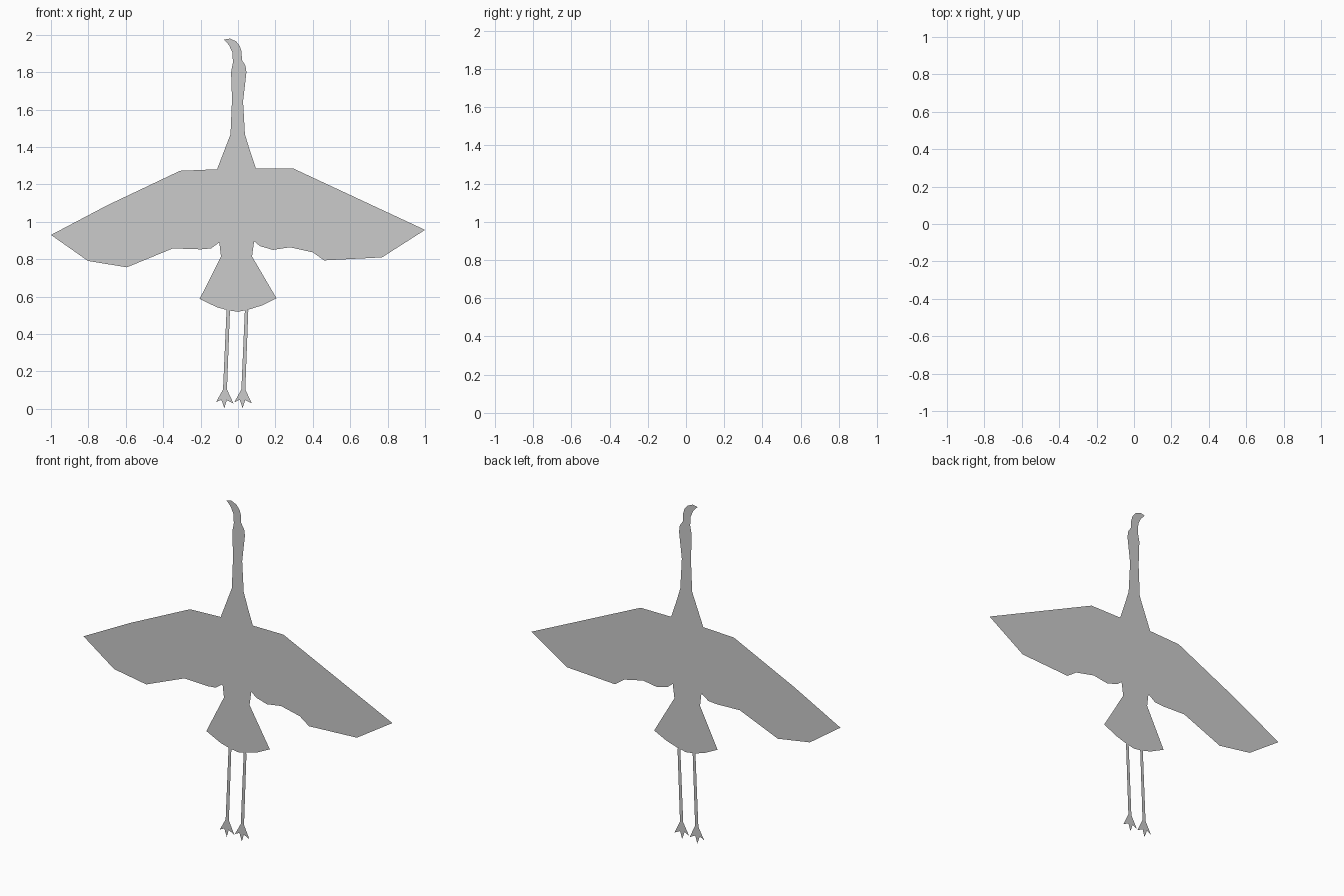
import bpy
import bmesh


def flat_part(name, outline):
    """Paper-thin silhouette piece in the y = 0 plane, facing the front."""
    bm = bmesh.new()
    verts = [bm.verts.new((x, 0, z)) for x, z in outline]
    face = bm.faces.new(verts)
    face.normal_update()
    if face.normal.y > 0:
        face.normal_flip()
    bmesh.ops.triangulate(bm, faces=[face])
    mesh = bpy.data.meshes.new(name)
    bm.to_mesh(mesh)
    bm.free()
    obj = bpy.data.objects.new(name, mesh)
    bpy.context.collection.objects.link(obj)
    return obj


# Seams shared by neighbouring parts
neck_l, neck_r = (-.112, 1.281), (.096, 1.286)
hip_l, hip_r = (-.1, .89), (.086, .896)

# Hooked beak, head and long neck
flat_part("head_and_neck", [
    neck_l, (-.04, 1.468), (-.032, 1.655), (-.037, 1.80), (-.027, 1.853),
    (-.03, 1.906), (-.048, 1.945), (-.075, 1.974), (-.043, 1.98),
    (-.01, 1.965), (.01, 1.94), (.019, 1.91), (.021, 1.865), (.04, 1.835),
    (.045, 1.80), (.037, 1.73), (.027, 1.645), (.037, 1.468), (.064, 1.38),
    neck_r])

# Torso between the wings
flat_part("body", [neck_l, neck_r, hip_r, hip_l])

# Spread wings, slightly different on each side
flat_part("right_wing", [
    neck_r, (.294, 1.286), (1.0, .957), (.77, .81), (.46, .794), (.40, .837),
    (.278, .864), (.187, .85), (.118, .87), hip_r])
flat_part("left_wing", [
    neck_l, (-.31, 1.273), (-.70, 1.088), (-1.0, .93), (-.802, .791),
    (-.594, .757), (-.348, .858), (-.198, .853), (-.144, .858), hip_l])

# Fanned tail
flat_part("tail", [
    hip_l, hip_r, (.075, .815), (.206, .591), (.128, .553), (.06, .532),
    (0, .519), (-.053, .527), (-.112, .543), (-.205, .588), (-.091, .815)])

# Thin legs with three-toed feet
for side, dx in (("left", 0), ("right", .098)):
    leg = [(-.061, .532), (-.043, .526), (-.059, .104), (-.080, .104)]
    foot = [(-.080, .104), (-.059, .104), (-.024, .029), (-.060, .047),
            (-.073, .004), (-.089, .049), (-.118, .035)]
    flat_part(side + "_leg", [(x + dx, z) for x, z in leg])
    flat_part(side + "_foot", [(x + dx, z) for x, z in foot])
